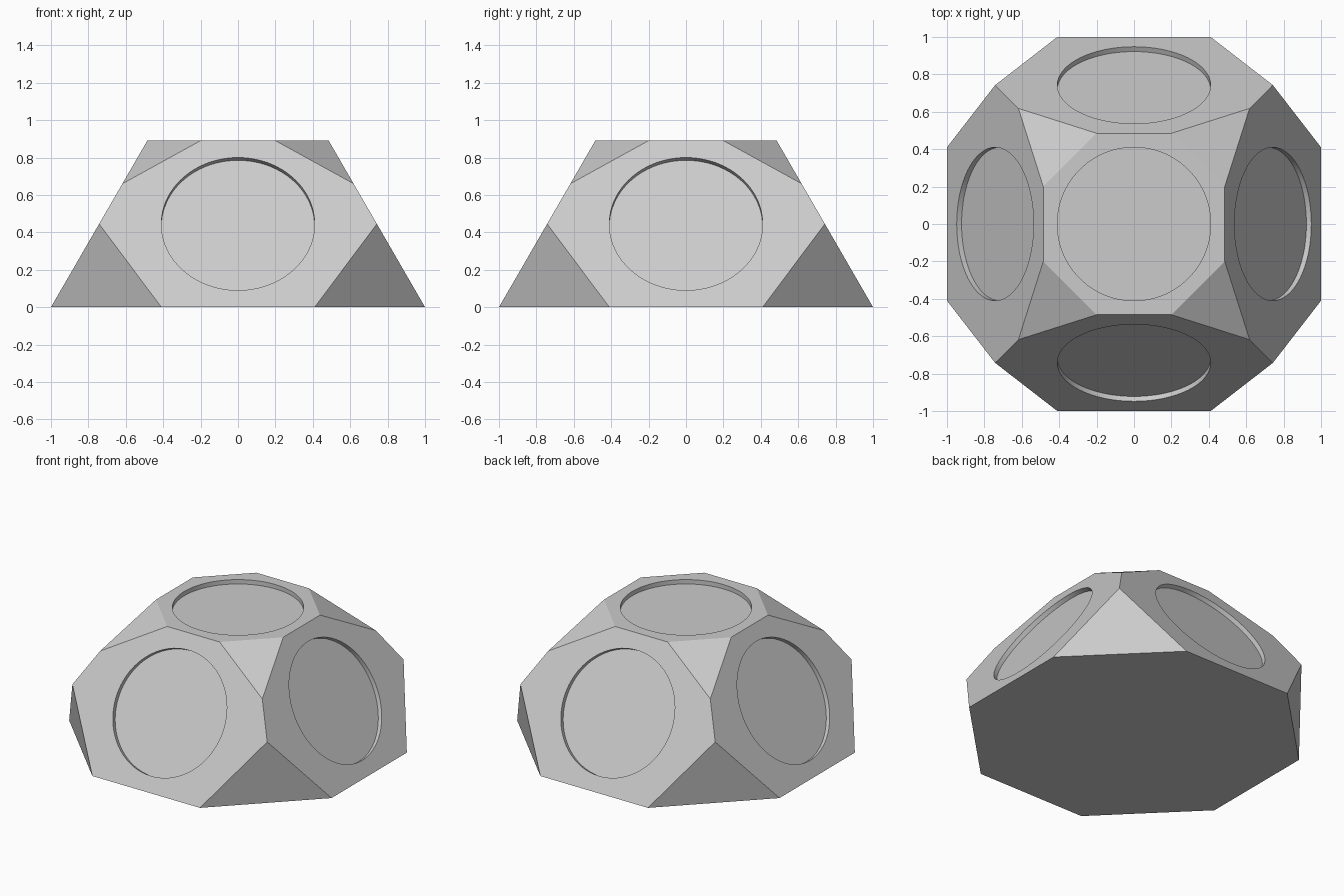
import bpy, bmesh, math
from mathutils import Matrix, Vector

default = bpy.data.objects.get("Cube")
if default:
    bpy.data.objects.remove(default, do_unlink=True)

HEIGHT = 0.89        # overall height
TOP = 0.485          # half width at the top
RADIUS = 0.41        # recess radius
DEPTH = 0.03         # recess depth


def side(z):
    """Distance of the sloping side from the centre at height z."""
    return 1 - (1 - TOP) * z / HEIGHT


def make_object(name, bm):
    bmesh.ops.recalc_face_normals(bm, faces=bm.faces)
    mesh = bpy.data.meshes.new(name)
    bm.to_mesh(mesh)
    bm.free()
    obj = bpy.data.objects.new(name, mesh)
    bpy.context.collection.objects.link(obj)
    return obj


# One grey for the whole solid
grey = bpy.data.materials.new("light_grey")
grey.use_nodes = True
grey.diffuse_color = (0.6, 0.6, 0.6, 1)
grey.node_tree.nodes["Principled BSDF"].inputs["Base Color"].default_value = (0.6, 0.6, 0.6, 1)

# Faceted body: hull of one corner mirrored into four
mid, high = HEIGHT / 2, 0.66
corner = [(RADIUS, 1, 0), (1, RADIUS, 0),
          (side(mid), side(mid), mid), (side(high), side(high), high),
          (0.2, TOP, HEIGHT), (TOP, 0.2, HEIGHT)]
bm = bmesh.new()
for sx in (1, -1):
    for sy in (1, -1):
        for x, y, z in corner:
            bm.verts.new((sx * x, sy * y, z))
bmesh.ops.convex_hull(bm, input=bm.verts)
bmesh.ops.dissolve_limit(bm, angle_limit=math.radians(2), verts=bm.verts, edges=bm.edges)
body = make_object("faceted_body", bm)
body.data.materials.append(grey)

# Round cutters on the top and the four sloping sides
bm = bmesh.new()
places = [(Vector((0, 0, HEIGHT)), Vector((0, 0, 1)))]
for i in range(4):
    turn = Matrix.Rotation(i * math.pi / 2, 3, 'Z')
    places.append((turn @ Vector((0, -side(mid), mid)),
                   turn @ Vector((0, -HEIGHT, 1 - TOP)).normalized()))
for centre, normal in places:
    spin = normal.to_track_quat('Z', 'Y').to_matrix().to_4x4()
    bmesh.ops.create_cone(bm, cap_ends=True, segments=96, radius1=RADIUS,
                          radius2=RADIUS, depth=2 * DEPTH,
                          matrix=Matrix.Translation(centre) @ spin)
cutter = make_object("recess_cutter", bm)
cutter.data.materials.append(grey)
cutter.hide_render = True

# Cut the shallow recesses
cut = body.modifiers.new("recesses", 'BOOLEAN')
cut.operation = 'DIFFERENCE'
cut.solver = 'EXACT'
cut.object = cutter
bpy.ops.object.select_all(action='DESELECT')
bpy.context.view_layer.objects.active = body
body.select_set(True)
bpy.ops.object.modifier_apply(modifier=cut.name)
bpy.data.objects.remove(cutter, do_unlink=True)

# Smooth recess walls, crisp facets
bpy.ops.object.shade_smooth_by_angle(angle=math.radians(15))
